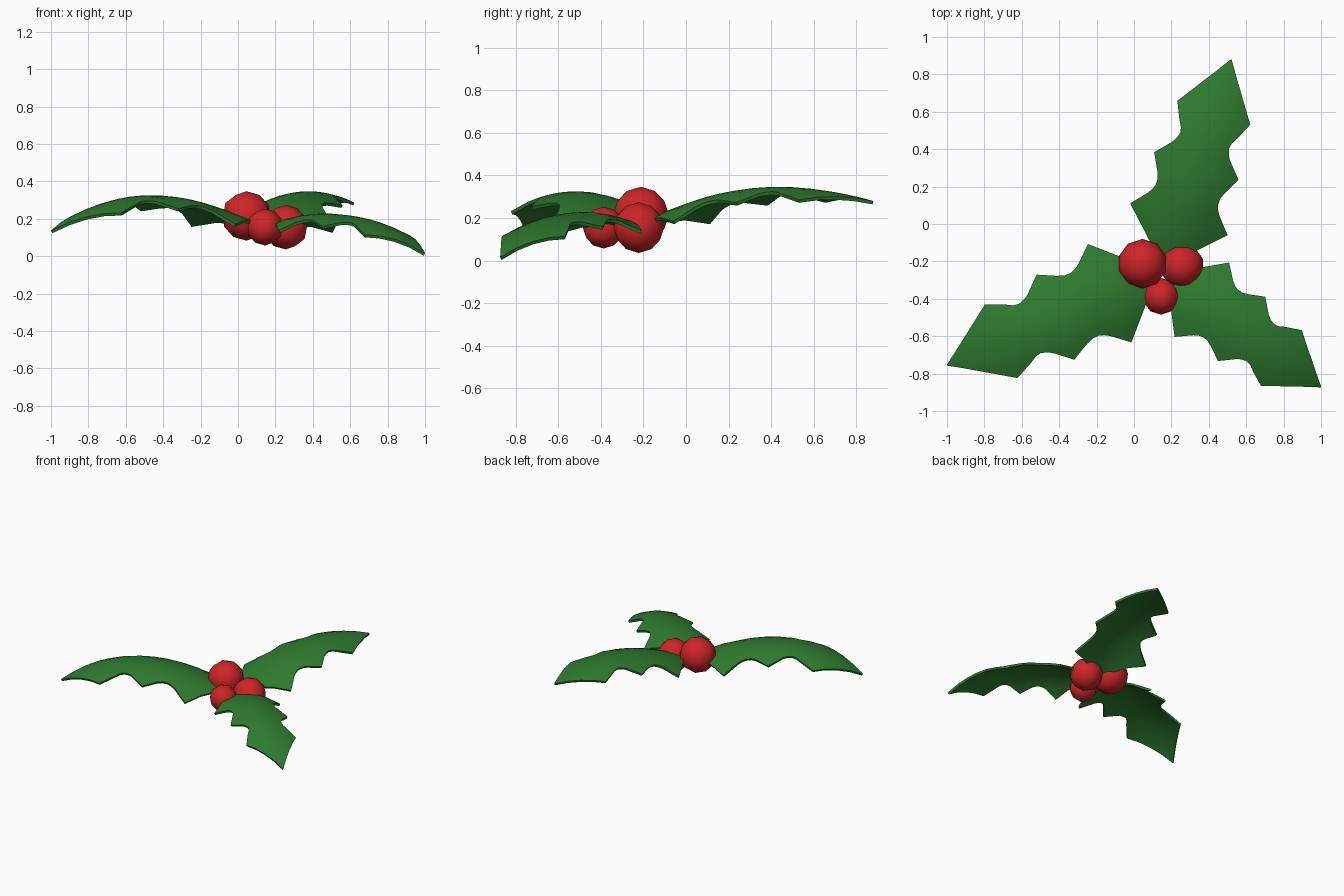
import bpy, math
from mathutils import Vector

if "Cube" in bpy.data.objects:
    bpy.data.objects.remove(bpy.data.objects["Cube"])


def material(name, rgb):
    m = bpy.data.materials.new(name)
    m.diffuse_color = (*rgb, 1)
    m.use_nodes = True
    m.node_tree.nodes["Principled BSDF"].inputs["Base Color"].default_value = m.diffuse_color
    return m


green = material("leaf green", (0.028, 0.2, 0.03))
red = material("berry red", (0.62, 0.018, 0.022))

# Leaf half-width along its length: three pairs of spikes with scooped gaps
OUTLINE = [(0, .015), (.09, .09), (.18, .18), (.274, .274), (.361, .2), (.388, .184),
           (.415, .175), (.45, .176), (.487, .19), (.579, .237), (.667, .16), (.695, .145),
           (.724, .137), (.755, .143), (.79, .163), (.884, .205), (.96, .154),
           (1.036, .103), (1.112, .052), (1.189, .002)]
NODES = [0, .274, .579, .884, 1.189]     # where the ridge heights are given
SIDES = [-1, -.75, -.5, -.25, 0, .25, .5, .75, 1]


def ridge(s, heights):
    """Smooth curve through the five ridge heights."""
    z = 0
    for i, h in enumerate(heights):
        for j, n in enumerate(NODES):
            if j != i:
                h *= (s - n) / (NODES[i] - n)
        z += h
    return z


def leaf(name, first_spike, tip, scale, heights):
    a, b = Vector(first_spike), Vector(tip)
    u = (b - a).normalized()
    v = Vector((u.y, -u.x))              # to the right of the growing direction
    step = (b - a).length / (NODES[4] - NODES[1])
    verts, faces = [], []
    for s, w in OUTLINE:
        for k in SIDES:
            p = a + u * (s - NODES[1]) * step + v * k * w * scale
            verts.append((p.x, p.y, ridge(s, heights) - 1.2 * scale * (k * w) ** 2))
    n = len(SIDES)
    for i in range(len(OUTLINE) - 1):
        for j in range(n - 1):
            q = i * n + j
            faces.append((q, q + 1, q + n + 1, q + n))
    me = bpy.data.meshes.new(name)
    me.from_pydata(verts, [], faces)
    me.materials.append(green)
    ob = bpy.data.objects.new(name, me)
    bpy.context.collection.objects.link(ob)
    mod = ob.modifiers.new("thickness", 'SOLIDIFY')
    mod.thickness = .016
    mod.offset = -1
    bpy.ops.object.select_all(action='DESELECT')
    bpy.context.view_layer.objects.active = ob
    ob.select_set(True)
    bpy.ops.object.modifier_apply(modifier=mod.name)
    bpy.ops.object.shade_smooth_by_angle(angle=math.radians(40))


# Leaves
leaf("back_leaf", (.24, .025), (.52, .88), 1.0, (.16, .275, .34, .337, .28))
leaf("left_leaf", (-.13, -.37), (-1, -.755), 1.05, (.16, .265, .325, .285, .137))
leaf("right_leaf", (.363, -.405), (1, -.872), .9, (.15, .22, .22, .16, .016))

# Berries
for name, pos, r in [("large_berry", (.045, -.212, .215), .132),
                     ("medium_berry", (.255, -.222, .155), .119),
                     ("small_berry", (.145, -.387, .155), .098)]:
    bpy.ops.mesh.primitive_ico_sphere_add(subdivisions=2, radius=r, location=pos)
    berry = bpy.context.object
    berry.name = name
    berry.data.materials.append(red)
    bpy.ops.object.shade_smooth()
